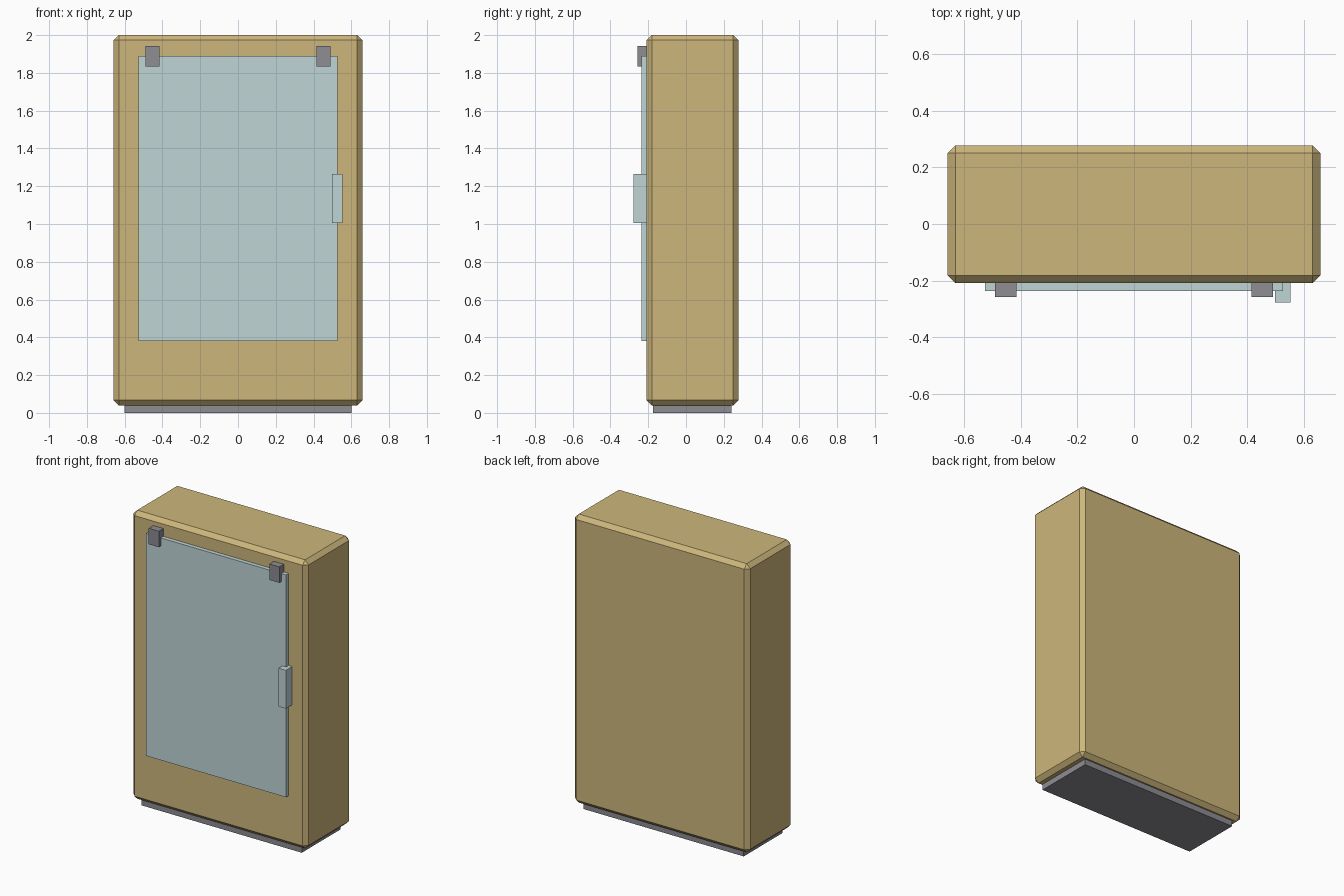
import bpy
import bmesh
from mathutils import Vector

cube = bpy.data.objects.get("Cube")
if cube:
    bpy.data.objects.remove(cube, do_unlink=True)


def material(name, rgb):
    mat = bpy.data.materials.new(name)
    mat.use_nodes = True
    colour = (*rgb, 1.0)
    mat.diffuse_color = colour
    mat.node_tree.nodes["Principled BSDF"].inputs["Base Color"].default_value = colour
    return mat


def box(name, low, high, mat, bevel=0.0):
    """Box between two corners, with optional chamfered edges."""
    low, high = Vector(low), Vector(high)
    bm = bmesh.new()
    bmesh.ops.create_cube(bm, size=1)
    bmesh.ops.scale(bm, vec=high - low, verts=bm.verts)
    if bevel:
        bmesh.ops.bevel(bm, geom=bm.edges[:], offset=bevel, segments=1,
                        affect='EDGES')
    mesh = bpy.data.meshes.new(name)
    bm.to_mesh(mesh)
    bm.free()
    mesh.materials.append(mat)
    obj = bpy.data.objects.new(name, mesh)
    obj.location = (low + high) / 2
    bpy.context.collection.objects.link(obj)
    return obj


tan = material("tan casing", (0.61, 0.47, 0.20))
pale = material("pale blue glass", (0.53, 0.66, 0.67))
grey = material("dark grey metal", (0.266, 0.266, 0.292))

# Chamfered cabinet on a recessed plinth
box("cabinet_body", (-0.658, -0.208, 0.04), (0.658, 0.277, 2.0), tan, 0.027)
box("plinth", (-0.602, -0.175, 0), (0.602, 0.24, 0.05), grey)

# Door with its pull handle
box("door_panel", (-0.527, -0.236, 0.38), (0.527, -0.2, 1.89), pale)
box("door_handle", (0.498, -0.277, 1.005), (0.553, -0.2, 1.265), pale)

# Pair of hinges over the top edge of the door
for name, x in (("right_hinge", -0.453), ("left_hinge", 0.453)):
    box(name, (x - 0.038, -0.257, 1.835), (x + 0.038, -0.2, 1.943), grey)
